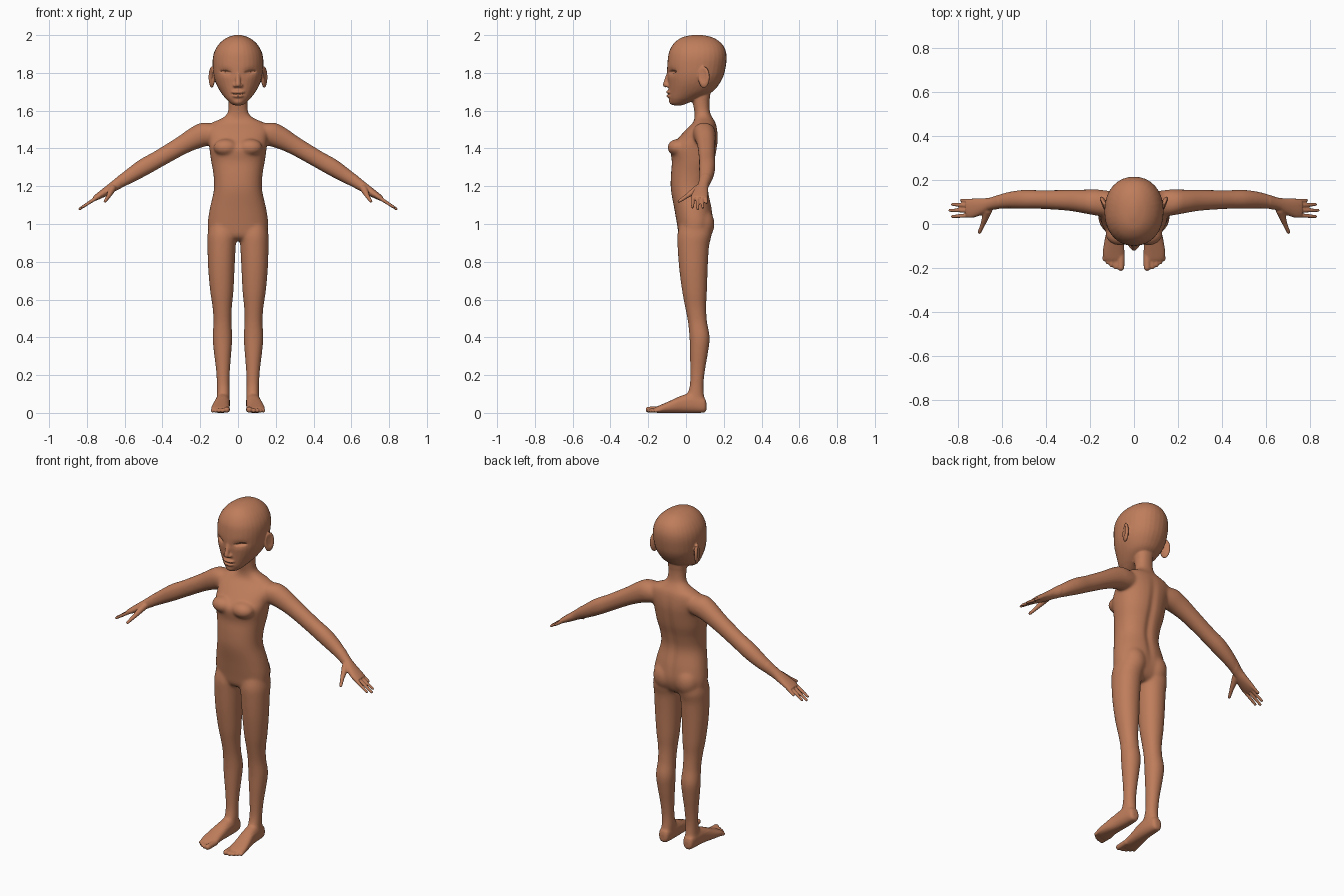
import bpy, bmesh, math
from mathutils import Vector, Matrix

X, Y, Z = Vector((1, 0, 0)), Vector((0, 1, 0)), Vector((0, 0, 1))
bm = bmesh.new()


def spline(rows, steps=5):
    """Catmull-Rom refinement of a list of number rows."""
    out = []
    for i in range(len(rows) - 1):
        a, b, c, d = (rows[max(0, min(len(rows) - 1, i + k))] for k in (-1, 0, 1, 2))
        for s in range(steps):
            t = s / steps
            out.append([0.5 * (2 * q + (r - p) * t + (2 * p - 5 * q + 4 * r - w) * t * t
                               + (3 * q - p - 3 * r + w) * t ** 3)
                        for p, q, r, w in zip(a, b, c, d)])
    return out + [list(rows[-1])]


def loft(rows, u, v, side=1, power=2.0, n=32):
    """Skin over rings (x, y, z, radius u, radius v), closed at both ends."""
    rings = []
    for x, y, z, ra, rb in rows:
        ring = []
        for k in range(n):
            c, s = math.cos(math.tau * k / n), math.sin(math.tau * k / n)
            c = math.copysign(abs(c) ** (2 / power), c)
            s = math.copysign(abs(s) ** (2 / power), s)
            p = Vector((x, y, z)) + u * (c * ra) + v * (s * rb)
            ring.append(bm.verts.new((p.x * side, p.y, p.z)))
        rings.append(ring)
    for a, b in zip(rings, rings[1:]):
        for k in range(n):
            bm.faces.new((a[k], a[k - 1], b[k - 1], b[k]))
    bm.faces.new(rings[0])
    bm.faces.new(rings[-1])


def stack(rows, side=1, power=2.0):
    """Horizontal sections (z, x min, x max, y front, y back)."""
    loft([((a + b) / 2, (f + k) / 2, z, abs(b - a) / 2, abs(k - f) / 2)
          for z, a, b, f, k in spline(rows)], X, Y, side, power)


def tube(p, q, r0, r1, side=1):
    """Round-ended tapered rod."""
    p, q = Vector(p), Vector(q)
    d = (q - p).normalized()
    u = d.orthogonal().normalized()
    rows = []
    for k in range(6):
        a = math.radians(-85 + 17 * k)
        rows.append((*(p + d * r0 * math.sin(a)), r0 * math.cos(a), r0 * math.cos(a)))
    for k in range(6):
        a = math.radians(17 * k)
        rows.append((*(q + d * r1 * math.sin(a)), r1 * math.cos(a), r1 * math.cos(a)))
    loft(rows, u, d.cross(u), side, 2.0, 16)


def blob(c, size, side=1, turn=0):
    m = (Matrix.Translation((c[0] * side, c[1], c[2])) @ Matrix.Rotation(turn * side, 4, 'Z')
         @ Matrix.Diagonal((*size, 1)))
    bmesh.ops.create_icosphere(bm, subdivisions=4, radius=1, matrix=m)


def sym(rows):
    return [(z, -w, w, f, k) for z, w, f, k in rows]


# torso and neck
stack(sym([(0.91, .09, 0.0, .09), (0.935, .145, -.035, .12), (1.0, .16, -.048, .143),
           (1.08, .15, -.062, .138), (1.18, .128, -.08, .12), (1.26, .13, -.08, .132),
           (1.33, .142, -.075, .152), (1.40, .152, -.082, .165), (1.45, .158, -.045, .17),
           (1.5, .165, .0, .166), (1.535, .14, .035, .157), (1.56, .085, .045, .142),
           (1.59, .055, .045, .128), (1.64, .05, .036, .124), (1.70, .052, .03, .13)]), power=2.25)

# head
stack(sym([(1.627, .022, -.07, -.02), (1.64, .042, -.083, .01), (1.665, .066, -.09, .07),
           (1.70, .093, -.092, .14), (1.74, .115, -.094, .175), (1.78, .128, -.098, .197),
           (1.82, .133, -.1, .208), (1.87, .134, -.097, .215), (1.91, .126, -.09, .212),
           (1.945, .107, -.073, .197), (1.97, .083, -.05, .172), (1.988, .055, -.02, .14),
           (1.998, .025, .02, .10), (2.001, .008, .045, .075)]), power=2.15)

# nose, lips and chin
tube((0, -.092, 1.80), (0, -.108, 1.738), .010, .015)
blob((0, -.088, 1.698), (.036, .018, .010))
blob((0, -.086, 1.677), (.030, .018, .010))
blob((0, -.075, 1.648), (.028, .018, .018))

for s in (1, -1):
    blob((.015, -.096, 1.733), (.012, .014, .010), s)           # nostril
    blob((.139, .095, 1.777), (.013, .032, .057), s, -.35)      # ear
    blob((.065, -.045, 1.405), (.065, .053, .045), s)           # chest
    blob((.072, .085, 1.0), (.07, .066, .085), s)               # seat

    # leg
    stack([(1.03, .03, .14, -.02, .11), (.95, .008, .161, -.045, .135), (.88, .012, .162, -.045, .122),
           (.76, .018, .158, -.036, .115), (.64, .024, .147, -.02, .111), (.56, .032, .135, -.005, .107),
           (.48, .034, .13, .01, .112), (.40, .03, .135, .018, .126), (.32, .035, .128, .02, .117),
           (.23, .042, .117, .022, .102), (.15, .045, .112, .02, .093), (.09, .043, .112, .005, .096),
           (.04, .048, .112, .0, .10)], s, 2.1)

    # foot and toes
    loft(spline([(.08, .108, .034, .014, .018), (.08, .095, .042, .030, .040), (.08, .04, .052, .037, .052),
                 (.083, -.02, .047, .040, .047), (.09, -.08, .033, .045, .033), (.093, -.13, .022, .049, .022),
                 (.092, -.16, .016, .044, .015), (.09, -.17, .014, .035, .010)]), X, Z, s, 2.4)
    for x, y, r in ((.060, -.198, .016), (.083, -.196, .011), (.102, -.186, .011),
                    (.119, -.174, .010), (.134, -.160, .010)):
        tube((x - .002, -.13, .018), (x, y, r + .001), r, r, s)

    # arm and palm
    loft(spline([(.08, .09, 1.485, .055, .05), (.16, .097, 1.478, .060, .066), (.22, .102, 1.458, .055, .060),
                 (.30, .108, 1.415, .048, .050), (.42, .111, 1.345, .043, .046), (.50, .112, 1.300, .044, .046),
                 (.58, .107, 1.250, .037, .038), (.65, .092, 1.205, .029, .028), (.69, .080, 1.178, .037, .024),
                 (.735, .072, 1.150, .044, .018), (.762, .071, 1.134, .041, .013)]),
         Y, Vector((.47, 0, .88)), s, 2.1)

    # fingers and thumb
    for y0, x, y, z in ((.104, .785, .108, 1.113), (.083, .826, .089, 1.088),
                        (.061, .838, .062, 1.080), (.039, .826, .034, 1.088)):
        tube((.735, y0, 1.148), (x, y, z), .0105, .0075, s)
    tube((.665, .062, 1.188), (.685, .005, 1.148), .020, .012, s)
    tube((.685, .005, 1.148), (.703, -.037, 1.120), .0115, .0085, s)

bmesh.ops.recalc_face_normals(bm, faces=bm.faces[:])

# fuse all parts into one skin
raw = bpy.data.meshes.new("body_parts")
bm.to_mesh(raw)
bm.free()
body = bpy.data.objects.new("body", raw)
bpy.context.collection.objects.link(body)


def bake():
    """Apply the modifiers of the body."""
    graph = bpy.context.evaluated_depsgraph_get()
    graph.update()
    mesh = bpy.data.meshes.new_from_object(body.evaluated_get(graph))
    old = body.data
    body.modifiers.clear()
    body.data = mesh
    bpy.data.meshes.remove(old)
    return mesh


mod = body.modifiers.new("fuse", 'REMESH')
mod.mode = 'VOXEL'
mod.voxel_size = 0.0045
mod = body.modifiers.new("soften", 'SMOOTH')
mod.factor = 0.5
mod.iterations = 3
skin = bake()

# blend the joins of the trunk, limbs, face and ankles
bm = bmesh.new()
bm.from_mesh(skin)
trunk = [v for v in bm.verts if abs(v.co.x) < .62 and .07 < v.co.z < 1.66 and v.co.y > -.12
         and not (v.co.z < .2 and v.co.y < -.08)]
for _ in range(26):
    bmesh.ops.smooth_vert(bm, verts=trunk, factor=0.5, use_axis_x=True, use_axis_y=True, use_axis_z=True)
face = [v for v in bm.verts if v.co.z > 1.63 and v.co.y < -.03]
for _ in range(3):
    bmesh.ops.smooth_vert(bm, verts=face, factor=0.5, use_axis_x=True, use_axis_y=True, use_axis_z=True)

# eyes, mouth line, ear hollows and spine groove
for v in bm.verts:
    x, y, z = abs(v.co.x), v.co.y, v.co.z
    if z > 1.63 and y < 0:
        dx = (x - .066) / .034
        dz = z - 1.805 - .10 * (x - .066)
        v.co.y += .009 * math.exp(-dx * dx - (dz / .02) ** 2)
        v.co.y += .016 * max(0, 1 - dx * dx - (dz / .009) ** 2)
        v.co.y += .005 * math.exp(-((z - 1.687) / .004) ** 2) * max(0, 1 - (x / .042) ** 2)
    elif z > 1.7 and x > .138:
        r = ((y - .09) / .018) ** 2 + ((z - 1.785) / .035) ** 2
        v.co.x -= math.copysign(.008 * math.exp(-r * r), v.co.x) if y < .11 else 0
    elif y > .08 and .95 < z < 1.55:
        v.co.y -= .009 * math.exp(-(x / .022) ** 2) * math.sin(math.pi * (z - .95) / .6)
bm.to_mesh(skin)
bm.free()

# thin out the flat areas
mod = body.modifiers.new("thin", 'DECIMATE')
mod.ratio = 0.35
skin = bake()

# single skin colour
mat = bpy.data.materials.new("warm brown skin")
mat.diffuse_color = (0.52, 0.205, 0.105, 1)
skin.materials.clear()
skin.materials.append(mat)
for p in skin.polygons:
    p.use_smooth = True
    p.material_index = 0
